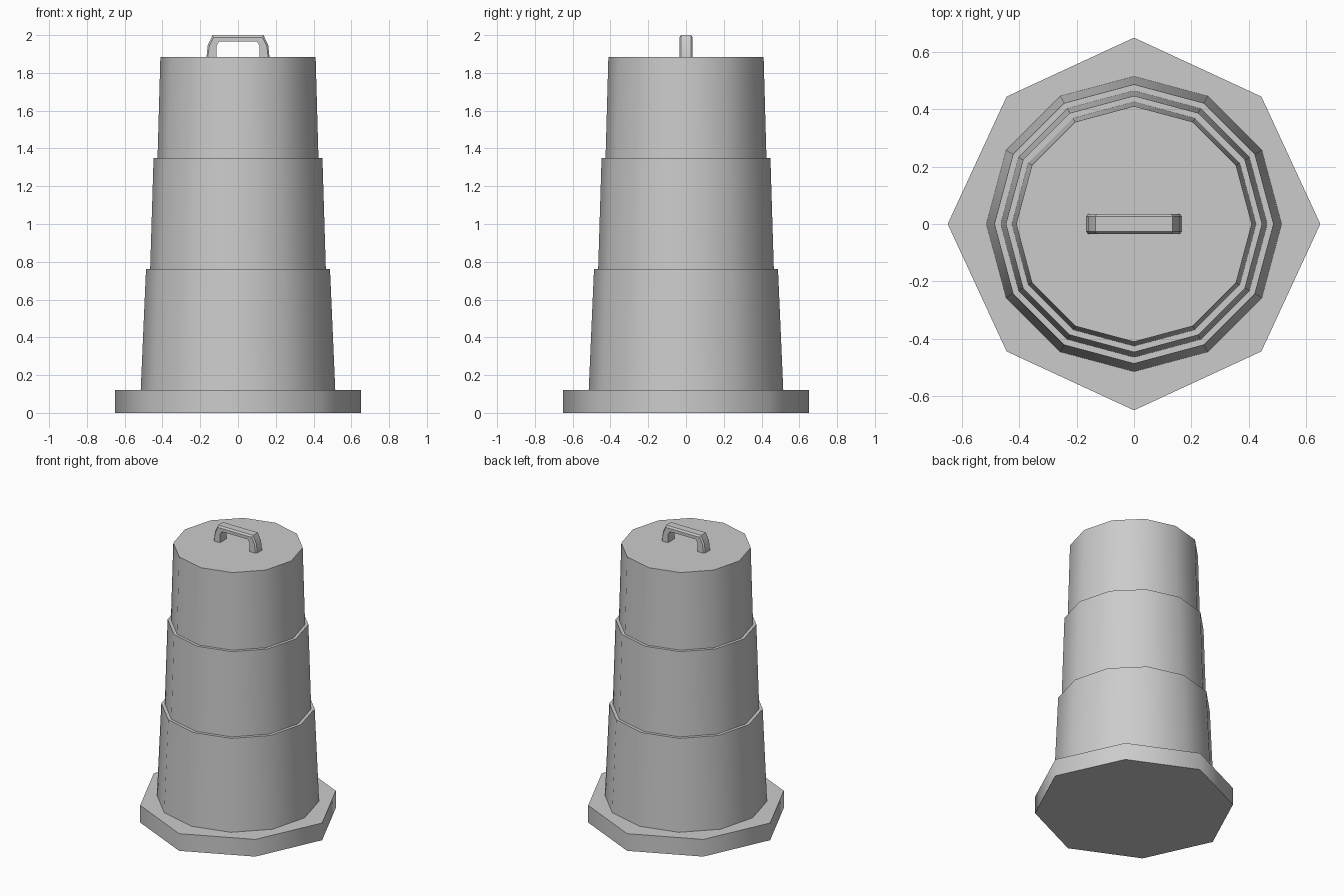
import bpy, bmesh, math

if "Cube" in bpy.data.objects:
    bpy.data.objects.remove(bpy.data.objects["Cube"])


def finish(bm, name, angle):
    bmesh.ops.recalc_face_normals(bm, faces=bm.faces)
    mesh = bpy.data.meshes.new(name)
    bm.to_mesh(mesh)
    bm.free()
    obj = bpy.data.objects.new(name, mesh)
    bpy.context.collection.objects.link(obj)
    bpy.ops.object.select_all(action='DESELECT')
    bpy.context.view_layer.objects.active = obj
    obj.select_set(True)
    bpy.ops.object.shade_smooth_by_angle(angle=math.radians(angle))
    return obj


def lathe(name, profile, sides, angle, odd_scale=1.0):
    """Stack rings of (radius, z), bridge them and cap both ends."""
    bm = bmesh.new()
    rings = []
    for r, z in profile:
        ring = []
        for i in range(sides):
            a = math.tau * i / sides
            k = r * (odd_scale if i % 2 else 1.0)
            ring.append(bm.verts.new((k * math.cos(a), k * math.sin(a), z)))
        rings.append(ring)
    for lo, hi in zip(rings, rings[1:]):
        for i in range(sides):
            j = (i + 1) % sides
            bm.faces.new((lo[i], lo[j], hi[j], hi[i]))
    bm.faces.new(rings[0][::-1])
    bm.faces.new(rings[-1])
    return finish(bm, name, angle)


# Octagonal foot, diagonal corners slightly pulled in
lathe("base", [(0.65, 0), (0.65, 0.12)], 8, 60, 0.967)

# Twelve-sided stepped barrel
lathe("barrel", [(0.515, 0.12), (0.487, 0.763), (0.465, 0.763),
                 (0.447, 1.35), (0.426, 1.35), (0.411, 1.885)], 12, 40)

# Carry handle: arch with chamfered outer edges
outer = [(0.167, 1.88), (0.16, 1.947), (0.135, 2.0)]
shoulder = [(0.16, 1.88), (0.152, 1.942), (0.13, 1.988)]
inner = [(0.115, 1.88), (0.115, 1.942), (0.10, 1.966)]


def arch(pts):
    return pts + [(-x, z) for x, z in reversed(pts)]


bm = bmesh.new()
sections = []
for o, s, i in zip(arch(outer), arch(shoulder), arch(inner)):
    loop = [(o, -0.026), (s, -0.035), (i, -0.035),
            (i, 0.035), (s, 0.035), (o, 0.026)]
    sections.append([bm.verts.new((p[0], y, p[1])) for p, y in loop])
for a, b in zip(sections, sections[1:]):
    for i in range(6):
        j = (i + 1) % 6
        bm.faces.new((a[i], a[j], b[j], b[i]))
bm.faces.new(sections[0])
bm.faces.new(sections[-1][::-1])
finish(bm, "handle", 30)
